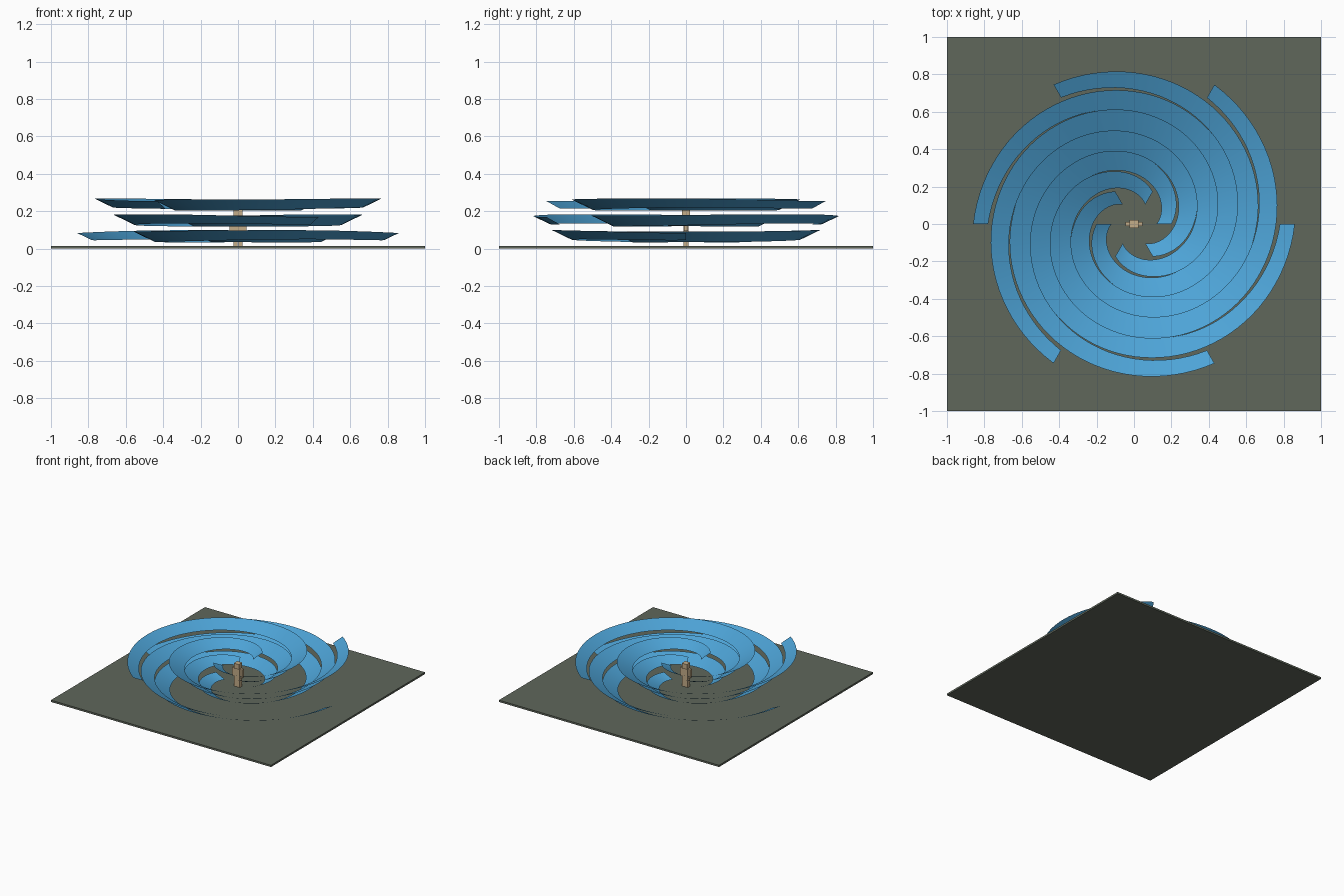
import bpy, bmesh, math
from mathutils import Matrix, Vector

if "Cube" in bpy.data.objects:
    bpy.data.objects.remove(bpy.data.objects["Cube"], do_unlink=True)


def material(name, rgb):
    m = bpy.data.materials.new(name)
    m.use_nodes = True
    m.diffuse_color = (*rgb, 1)
    m.node_tree.nodes["Principled BSDF"].inputs["Base Color"].default_value = (*rgb, 1)
    return m


BLUE = material("sky blue", (0.075, 0.37, 0.68))
STONE = material("grey green", (0.115, 0.135, 0.105))
TAN = material("tan", (0.56, 0.42, 0.25))


def finish(name, bm, mat):
    mesh = bpy.data.meshes.new(name)
    bm.to_mesh(mesh)
    bm.free()
    mesh.materials.append(mat)
    obj = bpy.data.objects.new(name, mesh)
    bpy.context.collection.objects.link(obj)
    return obj


def box(name, center, size, mat):
    bm = bmesh.new()
    bmesh.ops.create_cube(bm, size=1, matrix=Matrix.Translation(center) @ Matrix.Diagonal((*size, 1)))
    return finish(name, bm, mat)


def ease(keys, t):
    # piecewise smooth blend between (position, value) keys
    for (a, u), (b, v) in zip(keys, keys[1:]):
        if t <= b:
            f = (t - a) / (b - a)
            return u + (v - u) * f * f * (3 - 2 * f)
    return keys[-1][1]


HEIGHT = [(0, 0.058), (0.55, 0.063), (0.83, 0.074), (1, 0.064)]


def spiral_vane(name, end_angle, lift, steps=96):
    # one-turn ribbon, banked so its outer edge is higher
    bm = bmesh.new()
    rows = []
    for i in range(steps + 1):
        t = i / steps
        angle = end_angle + math.tau * (t - 1)
        width = 0.08 + 0.04 * math.sin(math.pi * t)
        middle = 0.16 + 0.66 * t
        z = ease(HEIGHT, t) + lift
        row = []
        for side in (-0.5, 0.5):
            r = middle + side * width
            row.append(bm.verts.new((r * math.cos(angle), r * math.sin(angle), z + side * width * 0.48)))
        rows.append(row)
    for (a, b), (c, d) in zip(rows, rows[1:]):
        bm.faces.new((a, b, d, c))
    for f in bm.faces:
        f.smooth = True
    return finish(name, bm, BLUE)


# Ground slab
box("base_slab", (0, 0, 0.0075), (2, 2, 0.015), STONE)

# Three tiers of paired spiral vanes
for tier, label in enumerate(("lower", "middle", "upper")):
    end = math.radians((0, 120, 60)[tier])
    for k, side in enumerate(("a", "b")):
        spiral_vane(f"{label}_vane_{side}", end + math.pi * k, 0.085 * tier)

# Blocky standing figure
box("torso", (0, 0, 0.13), (0.05, 0.026, 0.07), TAN)
box("head", (0, 0, 0.186), (0.046, 0.044, 0.042), TAN)
for side, s in (("left", 1), ("right", -1)):
    box(f"{side}_arm", (s * 0.035, 0, 0.13), (0.02, 0.024, 0.07), TAN)
    box(f"{side}_leg", (s * 0.0135, 0, 0.055), (0.023, 0.026, 0.08), TAN)
